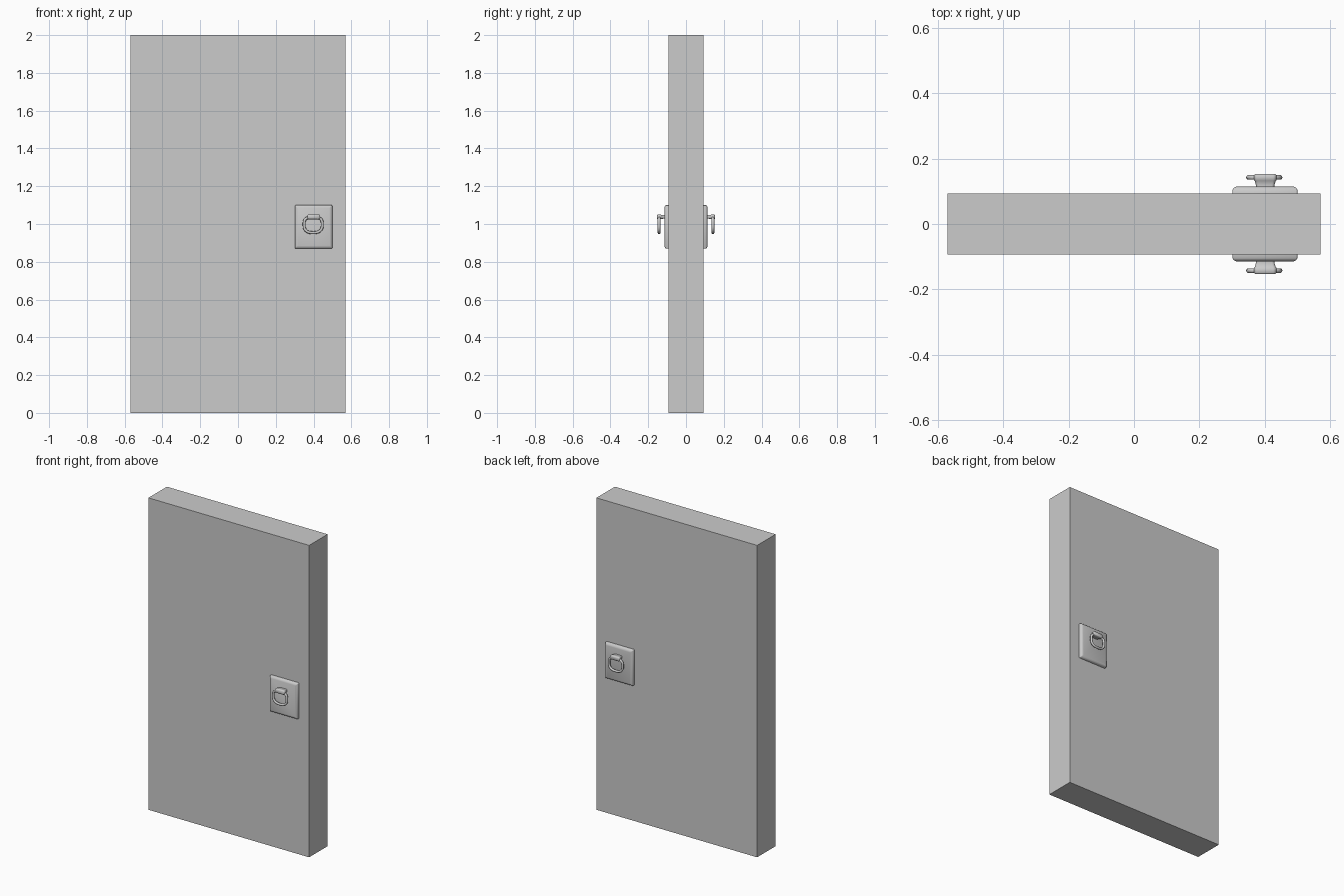
import bpy, bmesh, math

if "Cube" in bpy.data.objects:
    bpy.data.objects.remove(bpy.data.objects["Cube"])

def make_object(name, bm, smooth=0):
    bmesh.ops.recalc_face_normals(bm, faces=bm.faces)
    me = bpy.data.meshes.new(name)
    bm.to_mesh(me)
    bm.free()
    ob = bpy.data.objects.new(name, me)
    bpy.context.collection.objects.link(ob)
    if smooth:
        bpy.ops.object.select_all(action='DESELECT')
        ob.select_set(True)
        bpy.context.view_layer.objects.active = ob
        bpy.ops.object.shade_smooth_by_angle(angle=math.radians(smooth))
    return ob

def rounded(cx, cz, w, h, r, n):
    """Rounded rectangle outline in the xz plane."""
    pts = []
    for k, (sx, sz) in enumerate([(1, 1), (-1, 1), (-1, -1), (1, -1)]):
        for i in range(n + 1):
            a = math.pi / 2 * (k + i / n)
            pts.append((cx + sx * (w / 2 - r) + r * math.cos(a),
                        cz + sz * (h / 2 - r) + r * math.sin(a)))
    return pts

def loft(name, sections, side, n):
    """Skin rounded rectangles (y, cx, cz, w, h, r) and cap both ends."""
    bm = bmesh.new()
    rings = [[bm.verts.new((x, side * y, z)) for x, z in rounded(*s, n)]
             for y, *s in sections]
    for a, b in zip(rings, rings[1:]):
        for i in range(len(a)):
            j = (i + 1) % len(a)
            bm.faces.new((a[i], a[j], b[j], b[i]))
    bm.faces.new(rings[0])
    bm.faces.new(rings[-1])
    return make_object(name, bm, 50)

def ring(name, side):
    """Pull ring: round tube swept along a D-shaped outline."""
    cx, y0, rad, n = 0.398, 0.1425, 0.0075, 10
    path = []
    for i in range(40):
        a = 2 * math.pi * i / 40
        c, s = math.cos(a), math.sin(a)
        p = 0.55 if s > 0 else 0.8
        path.append((cx + 0.048 * math.copysign(abs(c) ** p, c),
                     0.994 + 0.040 * math.copysign(abs(s) ** p, s)))
    bm = bmesh.new()
    loops = []
    for i, (x, z) in enumerate(path):
        (xa, za), (xb, zb) = path[i - 1], path[(i + 1) % 40]
        dx, dz = xb - xa, zb - za
        l = math.hypot(dx, dz)
        nx, nz = dz / l, -dx / l
        loops.append([bm.verts.new((
            x + nx * rad * math.cos(t), side * (y0 + rad * math.sin(t)),
            z + nz * rad * math.cos(t)))
            for t in (2 * math.pi * k / n for k in range(n))])
    for i in range(40):
        a, b = loops[i], loops[(i + 1) % 40]
        for k in range(n):
            m = (k + 1) % n
            bm.faces.new((a[k], a[m], b[m], b[k]))
    return make_object(name, bm, 60)

# Door slab
bm = bmesh.new()
bmesh.ops.create_cube(bm, size=1)
for v in bm.verts:
    v.co = (v.co.x * 1.14, v.co.y * 0.187, v.co.z * 2 + 1)
make_object("door_slab", bm)

# Hardware on both faces
for label, side in (("front", -1), ("back", 1)):
    # Backing plate with softened rim
    px, pz = 0.400, 0.985
    loft(label + "_plate", [
        (0.090, px, pz, 0.198, 0.230, 0.004),
        (0.105, px, pz, 0.198, 0.230, 0.004),
        (0.111, px, pz, 0.190, 0.222, 0.004),
        (0.115, px, pz, 0.172, 0.204, 0.004)], side, 2)
    # Post that holds the ring
    hx, hz = 0.401, 1.038
    loft(label + "_post", [
        (0.110, hx, hz, 0.054, 0.020, 0.008),
        (0.118, hx, hz, 0.056, 0.020, 0.008),
        (0.132, hx, hz, 0.064, 0.022, 0.009),
        (0.134, hx, hz, 0.068, 0.026, 0.010),
        (0.150, hx, hz, 0.068, 0.026, 0.010),
        (0.153, hx, hz, 0.062, 0.020, 0.008)], side, 5)
    ring(label + "_pull_ring", side)
